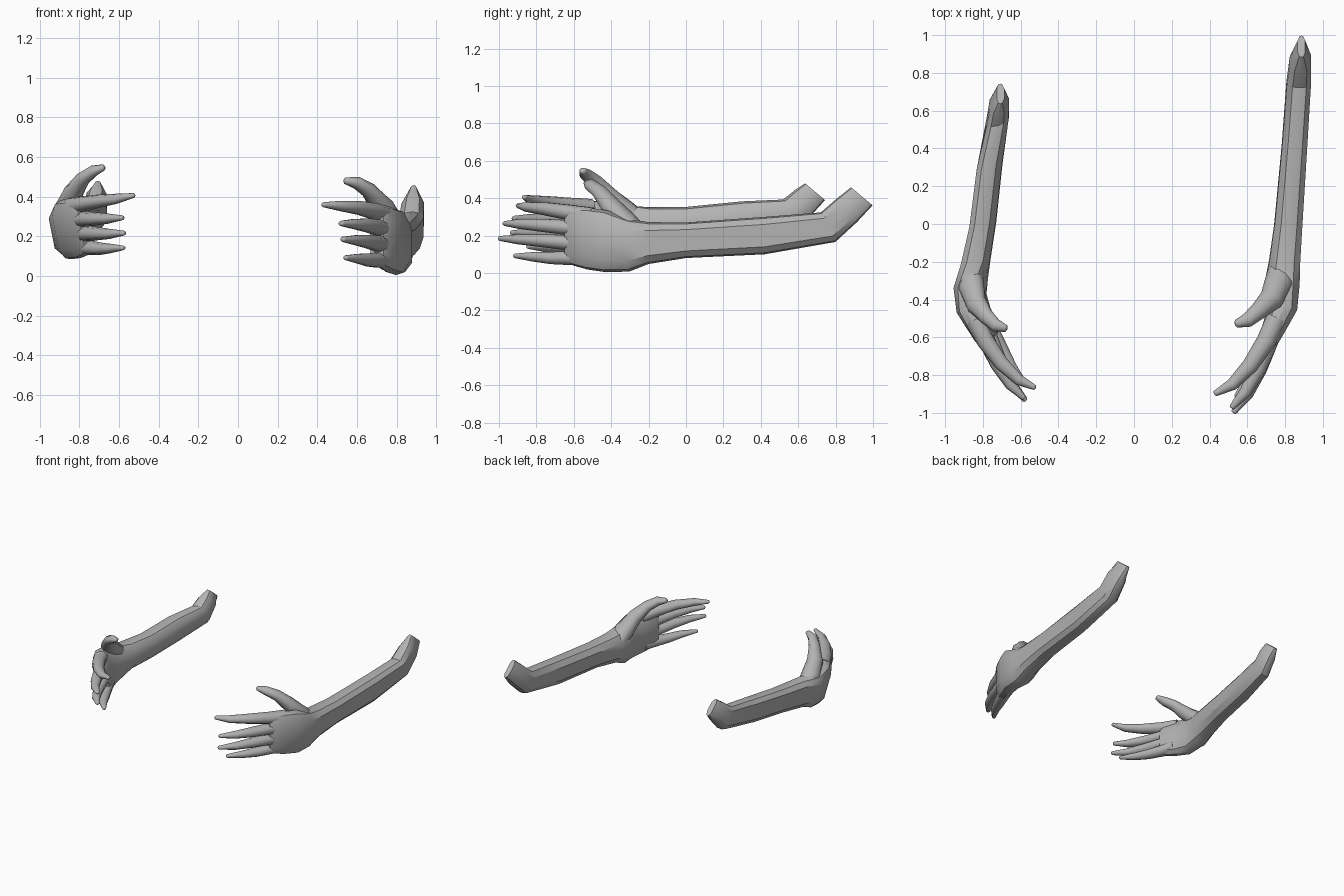
import bpy, bmesh, math
from mathutils import Vector, Matrix

if "Cube" in bpy.data.objects:
    bpy.data.objects.remove(bpy.data.objects["Cube"], do_unlink=True)

grey = bpy.data.materials.new("mid_grey")
grey.use_nodes = True
GREY = (0.45, 0.45, 0.45, 1)
grey.diffuse_color = GREY
grey.node_tree.nodes["Principled BSDF"].inputs["Base Color"].default_value = GREY

# Boxy rounded outline used for the forearm and palm
OUTLINE = [(1, -.6), (1, 0), (1, .6), (.62, .92), (.1, 1), (-.5, .9),
           (-.95, .5), (-1, 0), (-.95, -.5), (-.5, -.9), (.1, -1), (.62, -.92)]


def slab_ring(x, y, z, hx, hz, lean=0, yaw=0, side=1):
    """Outline ring; lean tips its top backwards, yaw turns it about z."""
    t, a = math.radians(lean), math.radians(yaw)
    u = Vector((math.cos(a) * side, math.sin(a), 0))
    v = Vector((0, -math.sin(t), math.cos(t)))
    return [Vector((x, y, z)) + u * hx * p + v * hz * q for p, q in OUTLINE]


def tube_rings(path, sides=10, wide=1.2):
    """Oval rings square to a path of (x, y, z, radius), with a rounded tip."""
    pts = [Vector(p[:3]) for p in path]
    rad = [p[3] for p in path]
    rings = []
    for i, c in enumerate(pts):
        d = (pts[min(i + 1, len(pts) - 1)] - pts[max(i - 1, 0)]).normalized()
        u = d.cross(Vector((0, 0, 1))).normalized()
        v = u.cross(d)
        steps = [(0, 1)] if i < len(pts) - 1 else [(-.9, 1), (-.3, .85), (0, .45)]
        for along, k in steps:
            rings.append([c + d * along * rad[i]
                          + (u * wide * math.cos(w) + v * math.sin(w)) * rad[i] * k
                          for w in (2 * math.pi * j / sides for j in range(sides))])
    return rings


def skin(name, rings, sharp):
    bm = bmesh.new()
    loops = [[bm.verts.new(p) for p in r] for r in rings]
    n = len(loops[0])
    for a, b in zip(loops, loops[1:]):
        for j in range(n):
            k = (j + 1) % n
            bm.faces.new((a[j], a[k], b[k], b[j]))
    bm.faces.new(loops[0])
    bm.faces.new(loops[-1])
    bmesh.ops.recalc_face_normals(bm, faces=bm.faces)
    me = bpy.data.meshes.new(name)
    bm.to_mesh(me)
    bm.free()
    me.materials.append(grey)
    ob = bpy.data.objects.new(name, me)
    bpy.context.collection.objects.link(ob)
    bpy.ops.object.select_all(action='DESELECT')
    ob.select_set(True)
    bpy.context.view_layer.objects.active = ob
    bpy.ops.object.shade_smooth_by_angle(angle=math.radians(sharp))


# Palm rings: x, y, z, half width, half height, lean, yaw
PALM = [(.787, -.30, .148, .092, .140, 0, -12),
        (.79, -.42, .170, .082, .166, 0, -26),
        (.752, -.52, .183, .066, .165, 0, -30),
        (.717, -.60, .195, .056, .155, 0, -30),
        (.700, -.63, .197, .040, .140, 0, -30)]

# Digit paths: x, y, z, radius
DIGITS = {
    "index_finger": [(.755, -.50, .305, .046), (.70, -.62, .323, .043), (.615, -.75, .343, .036),
                     (.52, -.85, .353, .027), (.425, -.90, .36, .014)],
    "middle_finger": [(.745, -.52, .238, .045), (.71, -.63, .243, .042), (.655, -.77, .255, .036),
                      (.59, -.89, .262, .027), (.515, -.975, .265, .014)],
    "ring_finger": [(.745, -.52, .160, .045), (.71, -.63, .162, .042), (.66, -.77, .173, .036),
                    (.60, -.90, .18, .027), (.525, -1.0, .185, .014)],
    "little_finger": [(.745, -.52, .085, .045), (.71, -.61, .080, .040), (.66, -.72, .08, .034),
                      (.61, -.82, .087, .026), (.54, -.92, .092, .013)],
    "thumb": [(.78, -.23, .18, .055), (.765, -.32, .265, .064), (.725, -.40, .355, .053),
              (.66, -.46, .432, .039), (.60, -.51, .470, .032), (.535, -.53, .482, .020)],
}

# Forearm rings from the cut end past the elbow bend to the wrist
FOREARM = {
    "left": [(.885, .94, .410, .020, .075, 50, 0), (.880, .86, .335, .058, .083, 42, 0),
             (.872, .76, .245, .065, .088, 26, 0), (.85, .42, .200, .068, .100, 0, 0),
             (.817, 0, .175, .075, .095, 0, 0), (.797, -.20, .160, .083, .112, 0, -4)],
    "right": [(-.706, .69, .435, .020, .070, 50, 0), (-.712, .635, .385, .052, .078, 42, 8),
              (-.72, .56, .312, .060, .090, 26, 12), (-.765, .30, .285, .070, .098, 0, 12),
              (-.80, 0, .255, .073, .098, 0, 12), (-.838, -.20, .245, .080, .108, 0, 10)],
}

# The right hand mirrors the left, slightly smaller and turned at the wrist
turn = (Matrix.Rotation(math.radians(5), 4, 'Z') @ Matrix.Rotation(math.radians(9), 4, 'X')
        @ Matrix.Rotation(math.radians(-12), 4, 'Y') @ Matrix.Scale(.93, 4))
POSE = {
    "left": Matrix.Identity(4),
    "right": (Matrix.Translation((-.935, -.425, .248)) @ turn
              @ Matrix.Translation((.87, .42, -.2)) @ Matrix.Scale(-1, 4, (1, 0, 0))),
}

for name, pose in POSE.items():
    side = 1 if name == "left" else -1
    rings = []
    for *p, yaw in FOREARM[name]:
        rings.append(slab_ring(*p, yaw * side, side))
    for p in PALM:
        rings.append([pose @ v for v in slab_ring(*p)])
    skin(name + "_forearm_and_palm", rings, 34)
    for digit, path in DIGITS.items():
        skin(name + "_" + digit, [[pose @ v for v in r] for r in tube_rings(path)], 60)
